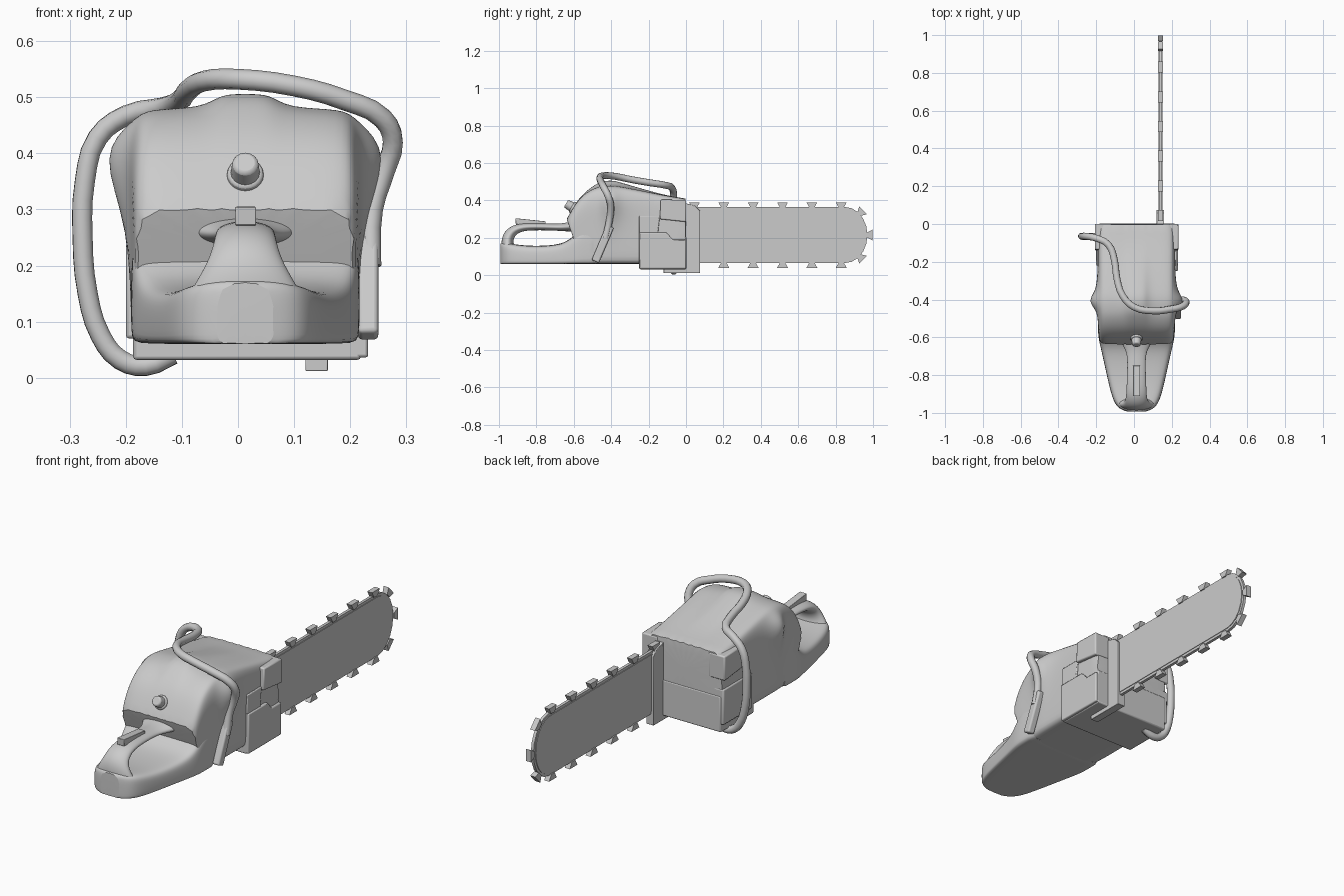
import bpy, bmesh, math
from mathutils import Vector

if "Cube" in bpy.data.objects:
    bpy.data.objects.remove(bpy.data.objects["Cube"])

CX = 0.013      # body centre line
BX = 0.14       # guide bar plane


def finish(bm, name, angle=35):
    bmesh.ops.recalc_face_normals(bm, faces=bm.faces)
    me = bpy.data.meshes.new(name)
    bm.to_mesh(me)
    bm.free()
    ob = bpy.data.objects.new(name, me)
    bpy.context.collection.objects.link(ob)
    me.shade_smooth()
    if angle:
        me.set_sharp_from_angle(angle=math.radians(angle))
    return ob


def add_bevel(ob, width, segs=2):
    m = ob.modifiers.new("bevel", 'BEVEL')
    m.width, m.segments = width, segs
    m.limit_method = 'ANGLE'


def loft(name, rings, levels=2):
    """Skin rings of points, with creased end caps, then subdivide."""
    bm = bmesh.new()
    crease = bm.edges.layers.float.new('crease_edge')
    vs = [[bm.verts.new(p) for p in r] for r in rings]
    n = len(vs[0])
    for a, b in zip(vs, vs[1:]):
        for i in range(n):
            j = (i + 1) % n
            bm.faces.new((a[i], a[j], b[j], b[i]))
    for cap in (vs[0], vs[-1]):
        for e in bm.faces.new(cap).edges:
            e[crease] = 0.9
            e.smooth = False
    ob = finish(bm, name, None)
    m = ob.modifiers.new("subsurf", 'SUBSURF')
    m.levels = m.render_levels = levels
    return ob


def mirror_ring(half, y, slant=0.0):
    """Half section (x, z) from bottom centre to top centre -> full ring."""
    full = half + [(-x, z) for x, z in half[-2:0:-1]]
    return [(CX + x, y + slant * max(0, 0.3 - z), z) for x, z in full]


def prism(name, yz, x0, x1, bevel=0.0):
    bm = bmesh.new()
    a = [bm.verts.new((x0, y, z)) for y, z in yz]
    f = bm.faces.new(a)
    ext = bmesh.ops.extrude_face_region(bm, geom=[f])['geom']
    bmesh.ops.translate(bm, vec=(x1 - x0, 0, 0),
                        verts=[v for v in ext if isinstance(v, bmesh.types.BMVert)])
    ob = finish(bm, name)
    if bevel:
        add_bevel(ob, bevel)
    return ob


def cylinder(name, loc, axis, r1, r2, depth, segs=20, bevel=0.004):
    bm = bmesh.new()
    bmesh.ops.create_cone(bm, cap_ends=True, segments=segs, radius1=r1, radius2=r2, depth=depth)
    ob = finish(bm, name)
    ob.location = loc
    ob.rotation_euler = Vector(axis).to_track_quat('Z', 'Y').to_euler()
    add_bevel(ob, bevel)
    return ob


# engine housing: y, top z, half width, shoulder half width, crown, rear slant
rings = []
for y, zt, w, wm, c, s in [(-.638, .30, .195, .196, .0, .35), (-.605, .362, .198, .2, .0, .3),
                           (-.56, .425, .2, .203, .003, .15), (-.5, .463, .202, .208, .012, 0),
                           (-.46, .475, .203, .22, .024, 0), (-.42, .48, .205, .268, .026, 0),
                           (-.385, .48, .205, .262, .026, 0), (-.34, .473, .205, .215, .02, 0),
                           (-.22, .45, .205, .205, .008, 0), (-.1, .425, .207, .205, .0, 0),
                           (0, .41, .207, .205, .0, 0)]:
    zb, h = .06, zt - .06
    half = [(0, zb), (w - .015, zb), (w, zb + .012), (w, zb + h * .5), (wm, zb + h * .81),
            (w - .008, zt - .018), (w - .03, zt), (.075, zt), (.045, zt + c), (0, zt + c)]
    rings.append(mirror_ring(half, y, s))
loft("engine_housing", rings)

# rear tray under the grip: y, half width, top z
rings = []
for y, w, zt in [(-.993, .05, .17), (-.978, .095, .175), (-.935, .124, .168), (-.85, .146, .157),
                 (-.75, .168, .157), (-.66, .188, .168), (-.61, .2, .2), (-.56, .205, .25),
                 (-.48, .203, .25)]:
    half = [(0, .06), (w - .006, .06), (w, .066), (w, zt - .035), (w - .008, zt - .01),
            (w - .035, zt), (0, zt)]
    rings.append(mirror_ring(half, y))
loft("rear_tray", rings)

# rear grip arch swept over the tray: y, z, half width, half thickness
path = [(-.945, .125, .118, .04), (-.957, .17, .092, .034), (-.95, .212, .066, .034),
        (-.918, .246, .057, .027), (-.86, .261, .054, .021), (-.75, .259, .05, .019),
        (-.68, .256, .052, .019), (-.635, .258, .08, .025), (-.6, .262, .1, .03)]
rings = []
for i, (y, z, w, t) in enumerate(path):
    p, q = path[max(i - 1, 0)], path[min(i + 1, len(path) - 1)]
    d = Vector((q[0] - p[0], q[1] - p[1])).normalized()
    ring = []
    for k in range(12):
        a = math.tau * k / 12
        u, v = w * math.cos(a), t * math.sin(a)
        ring.append((CX + u, y - d.y * v, z + d.x * v))
    rings.append(ring)
loft("rear_grip", rings)

# throttle lockout on the grip
prism("throttle_lockout", [(-.91, .272), (-.75, .265), (-.75, .288), (-.912, .305)],
      -.005, .032, .002)

# filter knob on the rear slope
ax = Vector((0, -.85, .5)).normalized()
base = Vector((CX, -.603, .361))
cylinder("knob_flange", base, ax, .035, .031, .02)
cylinder("filter_knob", base + ax * .022, ax, .027, .023, .045, 16, .006)

# front lower casing and side covers
prism("front_casing", [(-.25, .032), (.002, .032), (.002, .205), (-.25, .205)],
      -.187, .219, .006)
prism("clutch_cover", [(-.25, .036), (0, .036), (0, .19), (-.07, .19), (-.105, .228), (-.25, .228)],
      .15, .232, .005)
prism("clutch_cover_step", [(-.25, .22), (-.15, .22), (-.14, .318), (-.25, .318)],
      .15, .226, .004)
for side, x0, x1 in (("right", .15, .235), ("left", -.12, -.207)):
    prism("upper_panel_" + side, [(-.14, .3), (.001, .285), (.001, .402), (-.135, .405)],
          x0, x1, .006)
prism("starter_cover", [(-.22, .07), (0, .07), (0, .24), (-.22, .24)], -.12, -.2, .006)

# bar clamp plate
prism("bar_clamp", [(-.12, .012), (.075, .012), (.075, .345), (.05, .37), (0, .385), (0, .035),
                    (-.12, .035)], .12, .16, .002)


def bar_outline(inset):
    pts = [(-.03, .215 - .15 + inset)]
    for k in range(-5, 6):
        a = math.pi / 2 * k / 5
        pts.append((.85 + (.12 - inset) * math.cos(a), .215 + (.15 - inset) * math.sin(a)))
    return pts + [(-.03, .365 - inset)]


# guide bar with chain around it
prism("chain_loop", bar_outline(0), BX - .007, BX + .007)
prism("guide_bar", bar_outline(.013), BX - .01, BX + .01)


# cutting teeth: dovetails along both edges and round the nose
def tooth(i, y, z, ny, nz):
    pts = []
    for u, v in [(-.013, -.004), (.013, -.004), (.029, .025), (-.029, .025)]:
        pts.append((y + u * nz + v * ny, z - u * ny + v * nz))
    prism("chain_tooth_%d" % i, pts, BX - .013, BX + .013)


spots = []
for k in range(6):
    for s in (1, -1):
        spots.append((.045 + .157 * k, .215 + s * .15, 0, s))
for deg in (-50, 0, 50):
    a = math.radians(deg)
    n = Vector((math.cos(a) / .12, math.sin(a) / .15)).normalized()
    spots.append((.85 + .122 * math.cos(a), .215 + .15 * math.sin(a), n.x, n.y))
for i, s in enumerate(spots):
    tooth(i, *s)

# wrap-around front handle tube
pts = [(.237, -.43, .2), (.24, -.408, .3), (.262, -.402, .37), (.276, -.415, .42),
       (.258, -.435, .462), (.19, -.452, .495), (.1, -.46, .52), (0, -.44, .532),
       (-.06, -.38, .529), (-.09, -.29, .511), (-.104, -.19, .494), (-.135, -.11, .481),
       (-.2, -.075, .467), (-.25, -.066, .428), (-.273, -.065, .35), (-.277, -.065, .25),
       (-.268, -.065, .15), (-.245, -.065, .075), (-.21, -.065, .032), (-.165, -.065, .021),
       (-.115, -.065, .042)]
cu = bpy.data.curves.new("front_handle", 'CURVE')
cu.dimensions = '3D'
cu.bevel_depth, cu.bevel_resolution, cu.resolution_u = .0185, 3, 3
cu.use_fill_caps = True
sp = cu.splines.new('BEZIER')
sp.bezier_points.add(len(pts) - 1)
for bp, p in zip(sp.bezier_points, pts):
    bp.co = p
    bp.handle_left_type = bp.handle_right_type = 'AUTO'
bpy.context.collection.objects.link(bpy.data.objects.new("front_handle", cu))

# handle mount bracket on the right side
bm = bmesh.new()
bmesh.ops.create_cube(bm, size=1)
bmesh.ops.scale(bm, vec=(.036, .042, .205), verts=bm.verts)
ob = finish(bm, "handle_mount")
ob.location = (.232, -.445, .168)
ob.rotation_euler = (math.radians(-23), 0, 0)
add_bevel(ob, .008, 3)
